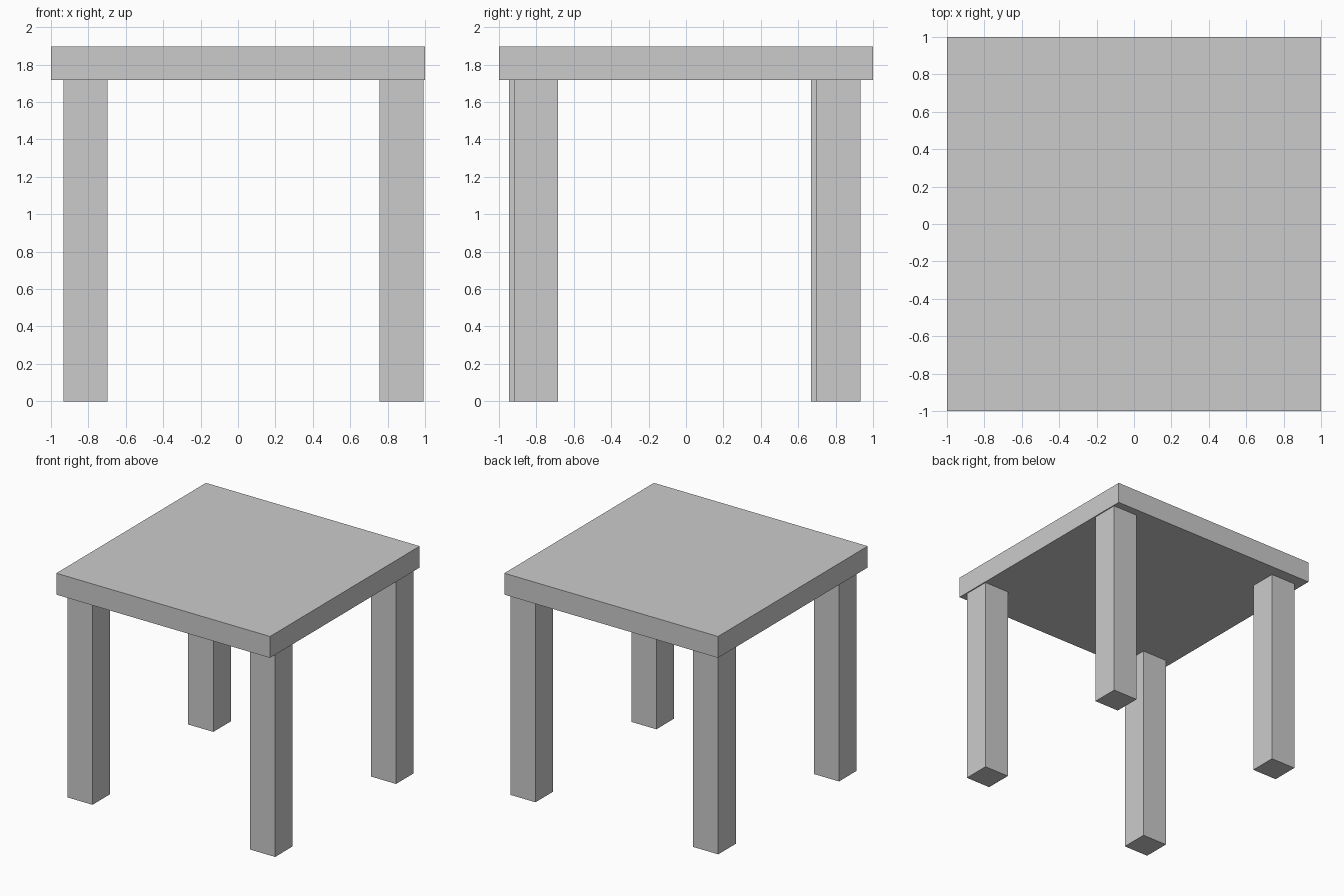
import bpy

if "Cube" in bpy.data.objects:
    bpy.data.objects.remove(bpy.data.objects["Cube"])


def box(name, x, y, z):
    """Box from (min, max) ranges on each axis."""
    centre = [(a + b) / 2 for a, b in (x, y, z)]
    bpy.ops.mesh.primitive_cube_add(size=1, location=centre)
    obj = bpy.context.object
    obj.name = name
    obj.scale = [b - a for a, b in (x, y, z)]
    bpy.ops.object.transform_apply(location=False, rotation=False, scale=True)
    return obj


LEG = 0.235       # square leg thickness
UNDERSIDE = 1.717  # height where the legs meet the top

# Table top
box("table_top", (-1, 1), (-1, 1), (UNDERSIDE, 1.898))

# Four legs, slightly off-centre; the left pair sits a little further forward
legs = {
    "front_left_leg": (-0.933, -0.947),
    "back_left_leg": (-0.933, 0.667),
    "front_right_leg": (0.756, -0.919),
    "back_right_leg": (0.756, 0.697),
}
for name, (x, y) in legs.items():
    box(name, (x, x + LEG), (y, y + LEG), (0, UNDERSIDE))
